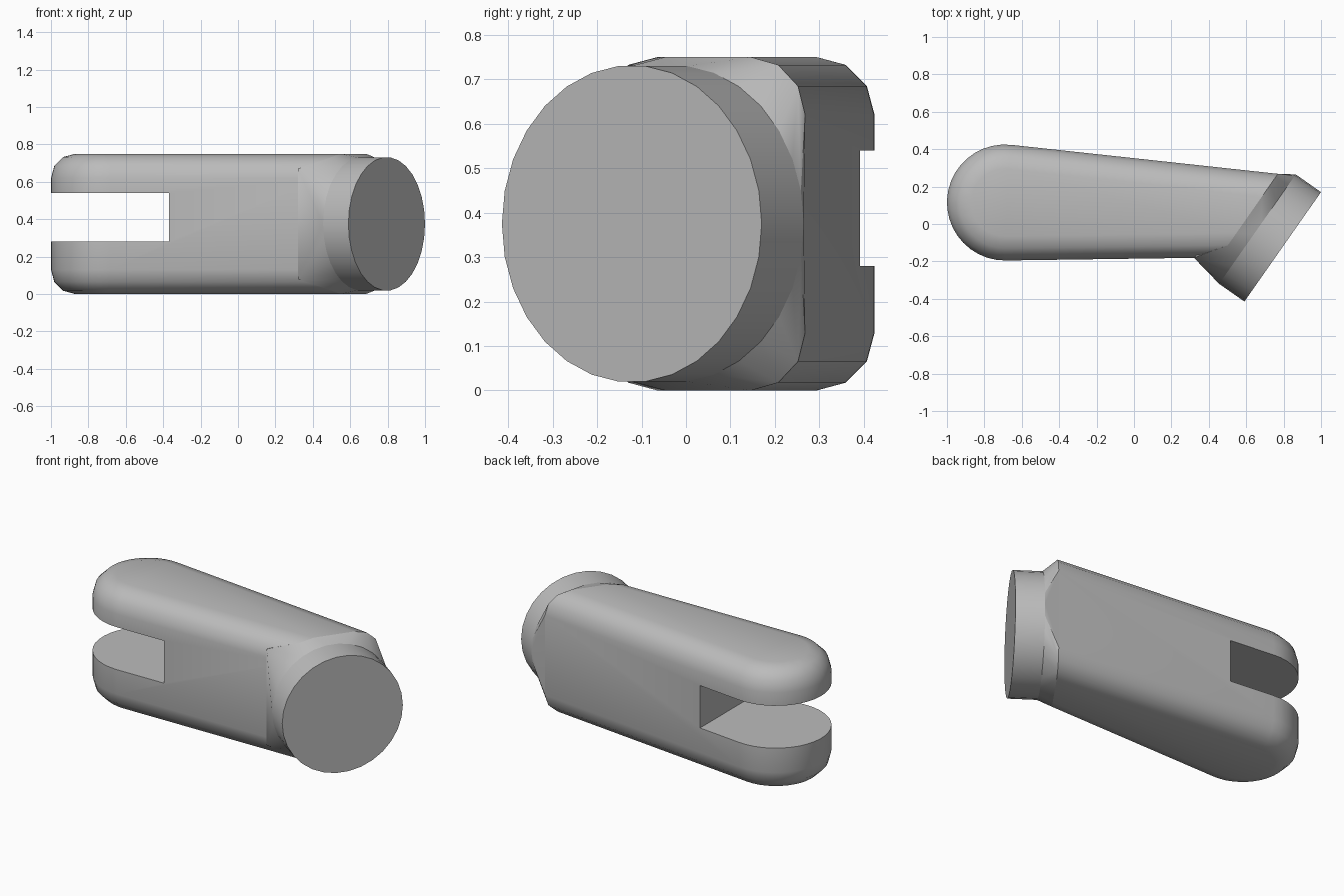
import bpy
import bmesh
from math import cos, sin, radians
from mathutils import Vector

cube = bpy.data.objects.get("Cube")
if cube:
    bpy.data.objects.remove(cube, do_unlink=True)

grey = bpy.data.materials.new("plain_grey")
grey.use_nodes = True
colour = (0.5, 0.5, 0.5, 1)
grey.diffuse_color = colour
grey.node_tree.nodes["Principled BSDF"].inputs["Base Color"].default_value = colour

HEIGHT = 0.75
MID = HEIGHT / 2
AXIS = Vector((cos(radians(35)), -sin(radians(35)), 0))   # the collar points this way
SIDE = Vector((-AXIS.y, AXIS.x, 0))
UP = Vector((0, 0, 1))
FACE = Vector((0.795, -0.122, MID))                       # centre of the end disc
RADIUS = 0.357
COLLAR_DEPTH = 0.165
NECK = FACE - AXIS * (COLLAR_DEPTH + 0.08)                # where the arm stops


def hull(name, points):
    """Convex solid around a set of points."""
    bm = bmesh.new()
    for p in points:
        bm.verts.new(p)
    res = bmesh.ops.convex_hull(bm, input=bm.verts[:])
    loose = {g for g in res["geom_interior"] + res["geom_unused"]
             if isinstance(g, bmesh.types.BMVert) and g.is_valid}
    bmesh.ops.delete(bm, geom=list(loose), context="VERTS")
    bmesh.ops.dissolve_limit(bm, angle_limit=radians(0.5), verts=bm.verts[:], edges=bm.edges[:])
    bmesh.ops.recalc_face_normals(bm, faces=bm.faces[:])
    mesh = bpy.data.meshes.new(name)
    bm.to_mesh(mesh)
    bm.free()
    mesh.materials.append(grey)
    obj = bpy.data.objects.new(name, mesh)
    bpy.context.collection.objects.link(obj)
    return obj


def smooth(obj, angle):
    bpy.ops.object.select_all(action="DESELECT")
    obj.select_set(True)
    bpy.context.view_layer.objects.active = obj
    bpy.ops.object.shade_smooth_by_angle(angle=radians(angle))


def ring(centre, count=30):
    return [centre + (SIDE * cos(radians(360 * i / count)) + UP * sin(radians(360 * i / count))) * RADIUS
            for i in range(count)]


def outline(inset, z):
    """Round-nosed plan of the arm, cut off at the neck plane; returns (all, neck) points."""
    centre = Vector((-0.69, 0.115, z))
    start, end = 83.8, 270.8
    nose = []
    for i in range(21):
        a = radians(start + (end - start) * i / 20)
        nose.append(centre + Vector((cos(a), sin(a), 0)) * (0.31 - inset))
    neck = []
    for p, a in ((nose[0], start - 90), (nose[-1], end + 90)):
        d = Vector((cos(radians(a)), sin(radians(a)), 0))
        neck.append(p + d * ((NECK - p).dot(AXIS) / d.dot(AXIS)))
    return nose + neck, neck


# Arm: stacked plans give the rounded top and bottom edges
body_points, neck_points = [], []
ROUND = 0.13
for step in range(4):
    a = radians(30 * step)
    inset, drop = ROUND * (1 - cos(a)), ROUND * (1 - sin(a))
    for z in (drop, HEIGHT - drop):
        every, neck = outline(inset, z)
        body_points += every
        neck_points += neck
arm = hull("arm", body_points)

# Fork slot through the round nose
slot = hull("slot_cutter", [(x, y, z) for x in (-1.2, -0.37) for y in (-1, 1) for z in (0.28, 0.54)])
slot.hide_render = True
slot.hide_viewport = True
cut = arm.modifiers.new("fork_slot", "BOOLEAN")
cut.operation = "DIFFERENCE"
cut.solver = "EXACT"
cut.object = slot
bpy.ops.object.select_all(action="DESELECT")
arm.select_set(True)
bpy.context.view_layer.objects.active = arm
bpy.ops.object.modifier_apply(modifier=cut.name)
bpy.data.objects.remove(slot, do_unlink=True)
smooth(arm, 35)

# Flare from the arm out to the collar, starting at a straight front edge
back_ring = ring(FACE - AXIS * COLLAR_DEPTH)
front_edge = [Vector((0.32, -0.18, z)) for z in (0.08, HEIGHT - 0.08)]
smooth(hull("flare", neck_points + front_edge + back_ring), 25)

# Round collar with its flat end disc
smooth(hull("collar", back_ring + ring(FACE)), 30)
